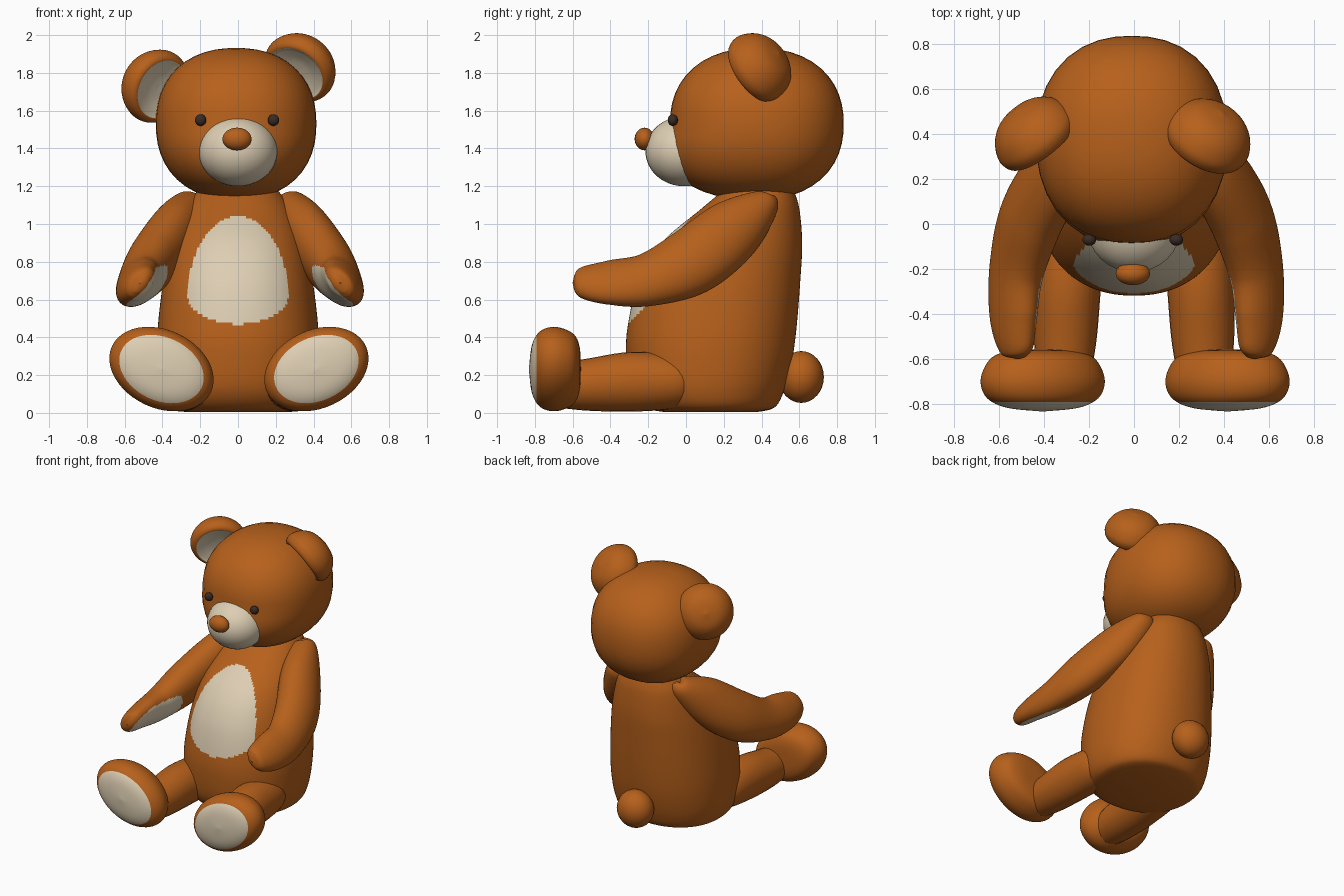
import bpy, bmesh, math
from mathutils import Vector, Matrix

if "Cube" in bpy.data.objects:
    bpy.data.objects.remove(bpy.data.objects["Cube"])


def material(name, rgb):
    m = bpy.data.materials.new(name)
    m.diffuse_color = (*rgb, 1)
    m.use_nodes = True
    m.node_tree.nodes["Principled BSDF"].inputs["Base Color"].default_value = m.diffuse_color
    return m


FUR = material("brown fur", (0.47, 0.118, 0.011))
CREAM = material("cream patch", (0.73, 0.62, 0.45))
DARK = material("dark eye", (0.04, 0.024, 0.017))


def finish(name, bm, mats, rule=None):
    """Turn a bmesh into a smooth object; rule(centre, normal) picks patch faces."""
    bmesh.ops.recalc_face_normals(bm, faces=bm.faces)
    bm.normal_update()
    for f in bm.faces:
        f.smooth = True
        if rule and rule(f.calc_center_median(), f.normal):
            f.material_index = 1
    me = bpy.data.meshes.new(name)
    bm.to_mesh(me)
    bm.free()
    for m in mats:
        me.materials.append(m)
    ob = bpy.data.objects.new(name, me)
    bpy.context.collection.objects.link(ob)
    return ob


def ball(name, centre, radii, mat, seg=24, power=2.0, jowl=0.0):
    """Ellipsoid, a little boxier when power > 2; jowl fills out the lower front."""
    bm = bmesh.new()
    bmesh.ops.create_uvsphere(bm, u_segments=seg, v_segments=seg * 2 // 3, radius=1)
    for v in bm.verts:
        p = v.co * sum(abs(c) ** power for c in v.co) ** (-1 / power)
        if p.y < 0 and p.z < 0:
            p.y *= 1 - jowl * p.z
        v.co = Vector([centre[i] + p[i] * radii[i] for i in range(3)])
    return finish(name, bm, [mat])


def resample(pts, steps):
    """Catmull-Rom interpolation of tuples."""
    out = []
    for i in range(len(pts) - 1):
        p = [pts[max(i - 1, 0)], pts[i], pts[i + 1], pts[min(i + 2, len(pts) - 1)]]
        for s in range(steps):
            t = s / steps
            out.append([0.5 * (2 * b + (c - a) * t + (2 * a - 5 * b + 4 * c - d) * t * t
                               + (3 * b - a - 3 * c + d) * t ** 3) for a, b, c, d in zip(*p)])
    out.append(list(pts[-1]))
    return out


def skin(rings):
    bm = bmesh.new()
    vs = [[bm.verts.new(p) for p in r] for r in rings]
    n = len(vs[0])
    for a, b in zip(vs, vs[1:]):
        for i in range(n):
            bm.faces.new((a[i], a[(i + 1) % n], b[(i + 1) % n], b[i]))
    bm.faces.new(vs[0])
    bm.faces.new(vs[-1])
    return bm


def tube(name, pts, seg, steps, mats, rule=None, flat=False, power=2.0):
    """Sections (x, y, z, sideways radius, other radius, roll in degrees) swept along a path."""
    q = resample(pts, steps)
    rings = []
    for i, (x, y, z, ra, rb, roll) in enumerate(q):
        t = Vector(q[min(i + 1, len(q) - 1)][:3]) - Vector(q[max(i - 1, 0)][:3])
        t = Vector((0, 0, 1)) if flat else t.normalized()
        side = (Vector((1, 0, 0)) - t * t.x).normalized()
        side.rotate(Matrix.Rotation(math.radians(roll), 3, t))
        up = t.cross(side)
        ring = []
        for k in range(seg):
            c, s = math.cos(math.tau * k / seg), math.sin(math.tau * k / seg)
            f = (abs(c) ** power + abs(s) ** power) ** (-1 / power)
            ring.append(Vector((x, y, z)) + side * (c * f * max(ra, .004)) + up * (s * f * max(rb, .004)))
        rings.append(ring)
    return finish(name, skin(rings), mats, rule)


def disc(name, profile, mtx, patch, seg=48):
    """Lathed pad (radius, height) with a cream patch on its +z face."""
    rings = [[Vector((max(r, .003) * math.cos(math.tau * k / seg),
                      max(r, .003) * math.sin(math.tau * k / seg), h)) for k in range(seg)]
             for r, h in resample(profile, 5)]
    ob = finish(name, skin(rings), [FUR, CREAM],
                lambda c, n: c.z > 0 and math.hypot(c.x, c.y) < patch and n.z > 0)
    ob.data.transform(mtx)
    return ob


# Body: horizontal sections given as z, front y, back y, half width; egg-shaped belly patch
def belly(c, n):
    h = (c.z - 0.62) / (0.42 if c.z > 0.62 else 0.15)
    return c.y < 0.2 and n.y < 0 and abs(h) < 1 and abs(c.x) < 0.265 * math.sqrt(1 - h * h)


body = [(0.005, -.12, .38, .28), (0.03, -.22, .47, .37), (.12, -.29, .52, .415), (.27, -.315, .56, .43),
        (.45, -.31, .585, .425), (.7, -.25, .605, .395), (.9, -.13, .615, .35),
        (1.08, .08, .6, .28), (1.18, .2, .57, .21)]
tube("body", [(0, (f + b) / 2, z, w, (b - f) / 2, 0) for z, f, b, w in body],
     180, 16, [FUR, CREAM], belly, True, 2.2)

# Head, muzzle, nose and tail
ball("head", (-.01, .375, 1.53), (.425, .46, .402), FUR, 36, 2.25, .22)
ball("muzzle", (0, -.01, 1.385), (.21, .205, .185), CREAM, 32)
ball("nose", (-.005, -.22, 1.45), (.077, .052, .06), FUR, 20)
ball("tail", (0, .61, .19), (.135, .12, .137), FUR)

# Ears: thick dished cups turned inward and downward on a tilted head
ear = [(0, -.135), (.1, -.115), (.165, -.065), (.198, .005), (.19, .055), (.165, .075),
       (.14, .065), (.07, .045), (0, .04)]
for name, c, n in (("left_ear", (-.445, .405, 1.735), (.58, -.75, -.3)),
                   ("right_ear", (.335, .395, 1.835), (-.42, -.72, -.52))):
    rot = Vector((0, 0, 1)).rotation_difference(Vector(n)).to_matrix().to_4x4()
    disc(name, ear, Matrix.Translation(c) @ rot, .16)

# Foot pad profile in unit radius
foot = [(0, -.135), (.5, -.13), (.82, -.1), (.98, -.03), (.99, .035), (.86, .09), (.55, .125), (0, .14)]

for s, side in ((-1, "left"), (1, "right")):
    # Eyes
    ball(side + "_eye", (s * .193 - .005, -.07, 1.55), (.031, .027, .031), DARK, 14)

    # Arms ending in rolled paddle hands with cream palms on the inner underside
    arm = [(.23, .44, 1.15, .01, .01, 0), (.25, .42, 1.11, .09, .08, 0), (.345, .25, .97, .13, .165, 5),
           (.465, .03, .8, .135, .18, 15), (.53, -.2, .705, .11, .15, 30), (.545, -.4, .69, .085, .135, 38),
           (.535, -.54, .69, .065, .1, 40), (.53, -.585, .688, .04, .06, 40), (.53, -.6, .688, 0, 0, 40)]
    palm_dir = Vector((-s * .75, -.15, -.64)).normalized()

    def palm(c, n):
        e = 1 - ((c.y + .36) / .23) ** 2
        return e > 0 and n.dot(palm_dir) > 1 - .5 * math.sqrt(e)

    tube(side + "_arm", [(s * p[0] + .01, *p[1:5], s * p[5]) for p in arm], 72, 14, [FUR, CREAM], palm)

    # Legs lying on the ground
    leg = [(.27, .06, .17, .01, .01), (.27, .03, .17, .09, .09), (.275, -.05, .165, .145, .14),
           (.295, -.28, .165, .148, .158), (.305, -.5, .15, .14, .14), (.31, -.66, .145, .12, .12)]
    tube(side + "_leg", [(s * p[0], *p[1:], 0) for p in leg], 28, 5, [FUR])

    # Feet: tilted oval pads with cream soles facing forward
    mtx = (Matrix.Translation((s * .41 + .005, -.692, .232))
           @ Matrix.Rotation(s * math.radians(-25), 4, 'Y')
           @ Matrix.Rotation(math.radians(90), 4, 'X')
           @ Matrix.Diagonal((.288, .206, 1, 1)))
    disc(side + "_foot", foot, mtx, .82)
